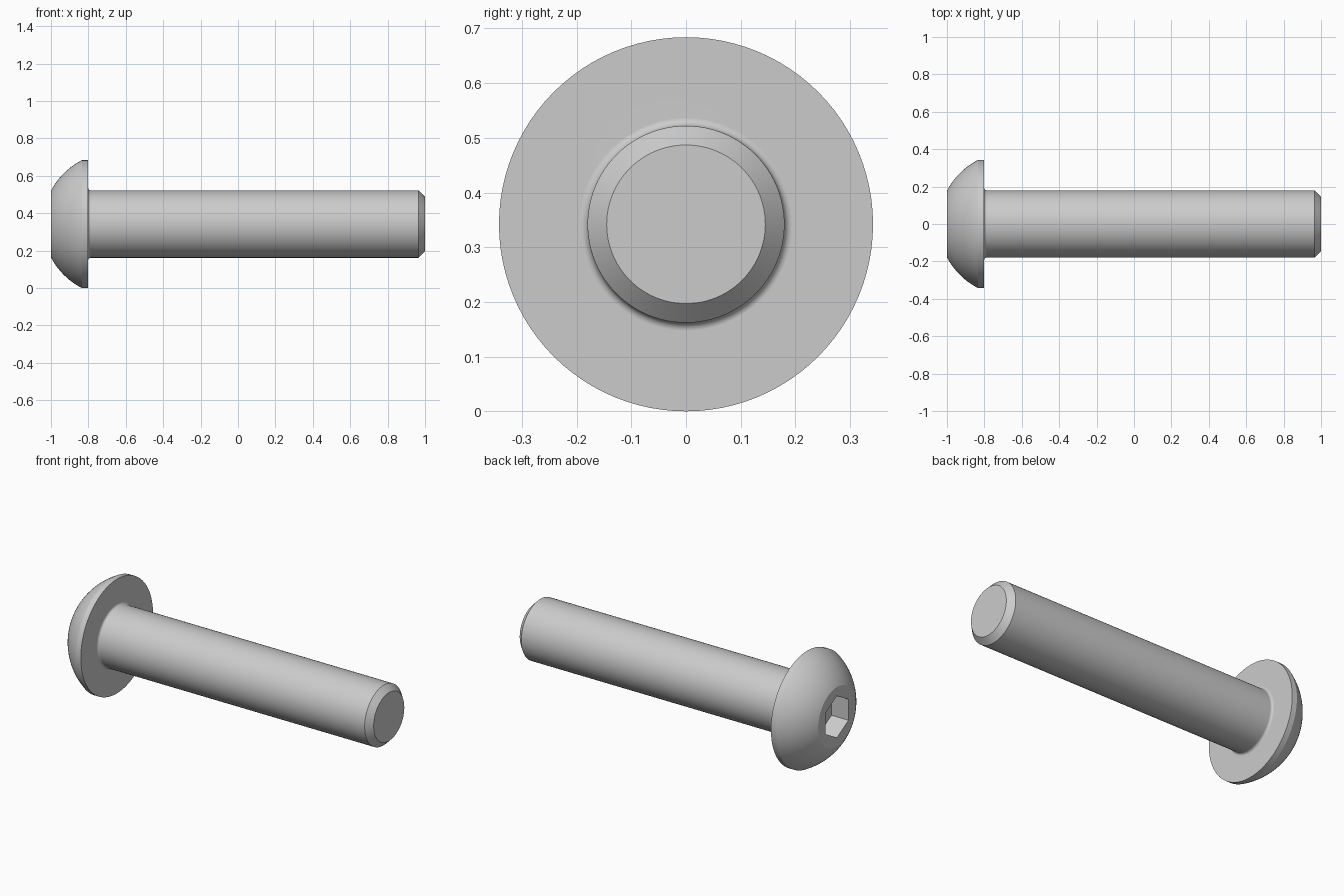
import bpy, bmesh, math
from mathutils import Matrix, Vector

cube = bpy.data.objects.get("Cube")
if cube:
    bpy.data.objects.remove(cube, do_unlink=True)

AXIS_Z = 0.342      # height of the screw axis, equal to the head radius
SEGMENTS = 96

steel = bpy.data.materials.new("grey steel")
steel.use_nodes = True
grey = (0.6, 0.6, 0.6, 1)
steel.diffuse_color = grey
steel.node_tree.nodes["Principled BSDF"].inputs["Base Color"].default_value = grey


def arc(cx, cr, radius, start, end, steps):
    """Points (x, r) along an arc, angles in degrees."""
    angles = [math.radians(start + (end - start) * i / steps) for i in range(steps + 1)]
    return [(cx + radius * math.cos(a), cr + radius * math.sin(a)) for a in angles]


def finish(bm, name):
    bmesh.ops.recalc_face_normals(bm, faces=bm.faces)
    mesh = bpy.data.meshes.new(name)
    bm.to_mesh(mesh)
    bm.free()
    mesh.materials.append(steel)
    obj = bpy.data.objects.new(name, mesh)
    bpy.context.collection.objects.link(obj)
    obj.location.z = AXIS_Z
    return obj


def revolve(profile, name):
    """Turn an (x, r) profile about the x axis and cap both ends."""
    bm = bmesh.new()
    verts = [bm.verts.new((x, 0, r)) for x, r in profile]
    edges = [bm.edges.new(pair) for pair in zip(verts, verts[1:])]
    bmesh.ops.spin(bm, geom=verts + edges, axis=(1, 0, 0), cent=(0, 0, 0),
                   angle=math.tau, steps=SEGMENTS)
    bmesh.ops.remove_doubles(bm, verts=bm.verts, dist=0.0001)
    bmesh.ops.holes_fill(bm, edges=[e for e in bm.edges if e.is_boundary], sides=0)
    return finish(bm, name)


# Domed head, thin rim, underhead fillet, shank and chamfered tip
dome = arc(-0.66, 0, 0.3838, 152.4, 117, 14)
fillet = arc(-0.787, 0.195, 0.015, 180, 270, 6)
profile = dome + [(-0.802, AXIS_Z)] + fillet + [(0.965, 0.18), (1, 0.145)]
profile[0] = (-1, profile[0][1])
screw = revolve(profile, "button_head_screw")

# Hexagonal drive socket
bm = bmesh.new()
depth = 0.112
bmesh.ops.create_cone(bm, cap_ends=True, segments=6, radius1=0.125, radius2=0.125,
                      depth=2 * depth, matrix=Matrix.Rotation(math.pi / 2, 4, "Y"))
corner = max(bm.verts, key=lambda v: v.co.z).co
turn = math.atan2(corner.y, corner.z)
bmesh.ops.rotate(bm, verts=bm.verts, cent=(0, 0, 0), matrix=Matrix.Rotation(turn, 3, "X"))
bmesh.ops.translate(bm, verts=bm.verts, vec=Vector((-1, 0, 0)))
cutter = finish(bm, "socket_cutter")
cutter.hide_render = True

cut = screw.modifiers.new("socket", "BOOLEAN")
cut.operation = "DIFFERENCE"
cut.solver = "EXACT"
cut.object = cutter

bpy.ops.object.select_all(action="DESELECT")
screw.select_set(True)
bpy.context.view_layer.objects.active = screw
bpy.ops.object.modifier_apply(modifier=cut.name)
bpy.data.objects.remove(cutter, do_unlink=True)

# Smooth turned surfaces with crisp rims
bpy.ops.object.shade_smooth_by_angle(angle=math.radians(20))
weighted = screw.modifiers.new("clean normals", "WEIGHTED_NORMAL")
weighted.keep_sharp = True
